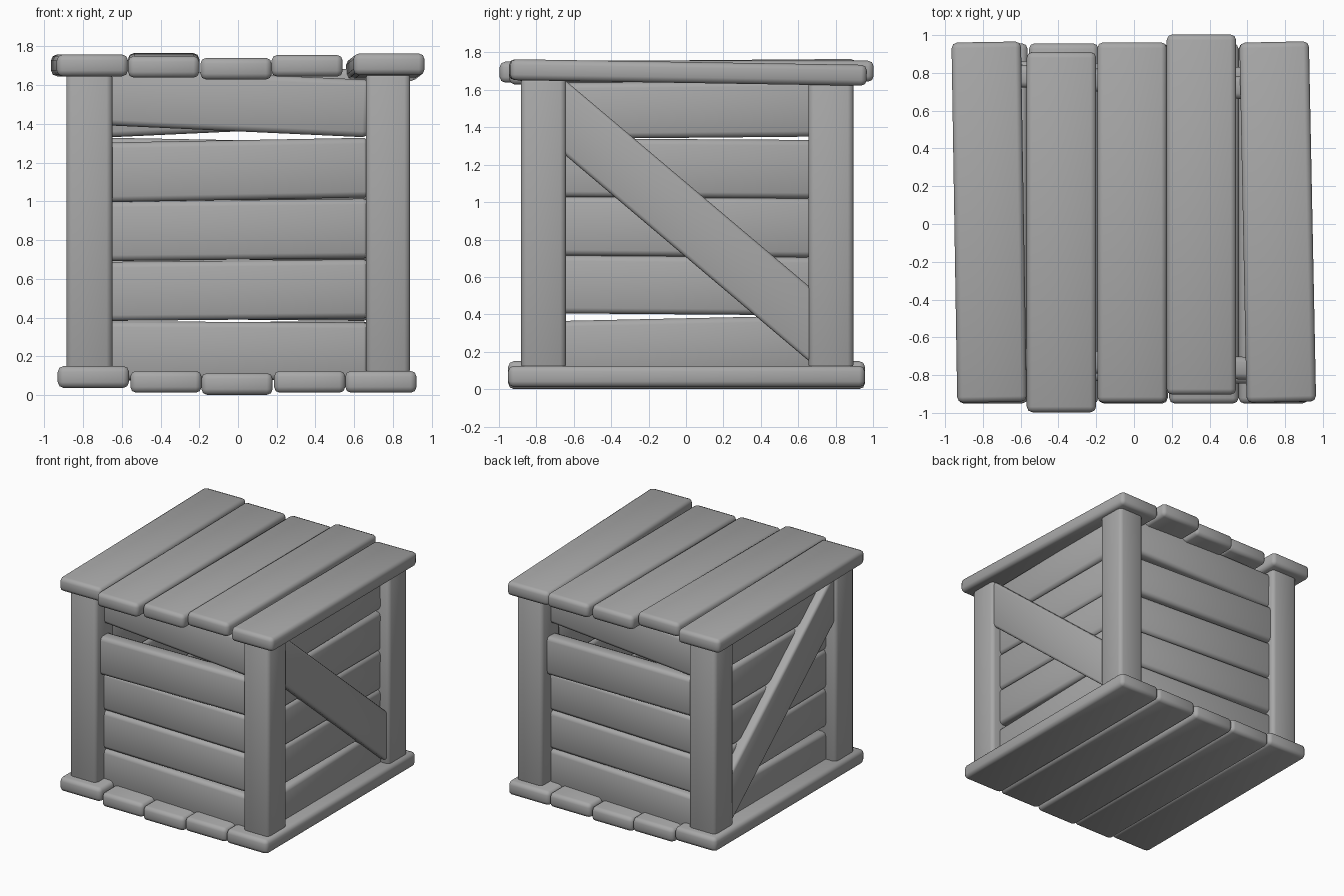
import bpy
import bmesh
from math import radians, atan2
from mathutils import Matrix, Vector

if "Cube" in bpy.data.objects:
    bpy.data.objects.remove(bpy.data.objects["Cube"])

# Dark grey wood
wood = bpy.data.materials.new("wood_grey")
wood.diffuse_color = (0.39, 0.39, 0.39, 1)
wood.use_nodes = True
wood.node_tree.nodes["Principled BSDF"].inputs["Base Color"].default_value = wood.diffuse_color


def board(name, center, size, rot=(0, 0, 0), bevel=0.03, shear=0.0, turn=0.0):
    """Rounded plank; shear slides z along y, turn spins it about the crate axis."""
    bm = bmesh.new()
    bmesh.ops.create_cube(bm, size=1)
    for v in bm.verts:
        v.co = Vector((v.co.x * size[0], v.co.y * size[1], v.co.z * size[2]))
        v.co.z += shear * v.co.y
    bmesh.ops.bevel(bm, geom=bm.edges[:], offset=bevel, segments=2,
                    profile=0.5, affect='EDGES')
    m = Matrix.Translation(center)
    for angle, axis in zip(rot, 'XYZ'):
        m = m @ Matrix.Rotation(angle, 4, axis)
    bm.transform(Matrix.Rotation(turn, 4, 'Z') @ m)
    mesh = bpy.data.meshes.new(name)
    bm.to_mesh(mesh)
    bm.free()
    for p in mesh.polygons:
        p.use_smooth = True
    mesh.materials.append(wood)
    ob = bpy.data.objects.new(name, mesh)
    bpy.context.collection.objects.link(ob)
    return ob


# Floor planks: x centre, z centre
for i, (x, z) in enumerate([(-0.747, 0.093), (-0.372, 0.068), (-0.005, 0.057),
                            (0.37, 0.068), (0.738, 0.068)]):
    board(f"floor_plank_{i + 1}", (x, 0.003, z), (0.368, 1.907, 0.113))

# Lid planks: centre, tilt about x, turn about z
lid = [((-0.767, 0.01, 1.702), 0.0, 0.016),
       ((-0.384, -0.043, 1.702), 0.008, 0.0),
       ((-0.010, 0.008, 1.685), 0.0, 0.0),
       ((0.357, 0.05, 1.700), 0.0, 0.0),
       ((0.761, 0.01, 1.693), -0.016, 0.02)]
for i, (c, tilt, yaw) in enumerate(lid):
    board(f"lid_plank_{i + 1}", c, (0.368, 1.907, 0.112), (tilt, 0, yaw))

# Corner posts
for x, w, xn in ((-0.768, 0.238, "left"), (0.775, 0.228, "right")):
    for y, yn in ((-0.762, "front"), (0.775, "back")):
        board(f"{yn}_{xn}_post", (x, y, 0.885), (w, 0.24, 1.57))

# Front and back wall slats, running into the posts: z left, z right, height, depth, yaw
front = [(0.230, 0.225, 0.30, -0.745, -0.04), (0.535, 0.548, 0.305, -0.745, -0.04),
         (0.846, 0.860, 0.308, -0.745, -0.04), (1.150, 1.174, 0.308, -0.775, -0.015),
         (1.540, 1.480, 0.297, -0.74, -0.04)]
for wall, turn, out in (("front", 0, 0), ("back", radians(180), 0.012)):
    for i, (zl, zr, h, y, yaw) in enumerate(front):
        board(f"{wall}_slat_{i + 1}", (0, y - out, (zl + zr) / 2), (1.36, 0.12, h),
              (0, -atan2(zr - zl, 1.3), yaw - out), turn=turn)

# Side wall slats: z at front end, z at back end, height
side = [(0.215, 0.243, 0.30), (0.560, 0.550, 0.31), (0.872, 0.862, 0.315),
        (1.184, 1.176, 0.313), (1.488, 1.500, 0.30)]
for sx, sl, wall in ((-1, 0.735, "left"), (1, 0.75, "right")):
    for i, (zf, zb, h) in enumerate(side):
        board(f"{wall}_slat_{i + 1}", (sx * sl, 0, (zf + zb) / 2), (0.125, 1.36, h),
              (atan2(zb - zf, 1.3), 0, 0))
    # Diagonal brace running into the posts
    board(f"{wall}_brace", (sx * 0.81, 0.003, 0.903), (0.115, 1.34, 0.40),
          bevel=0.02, shear=-0.845)
